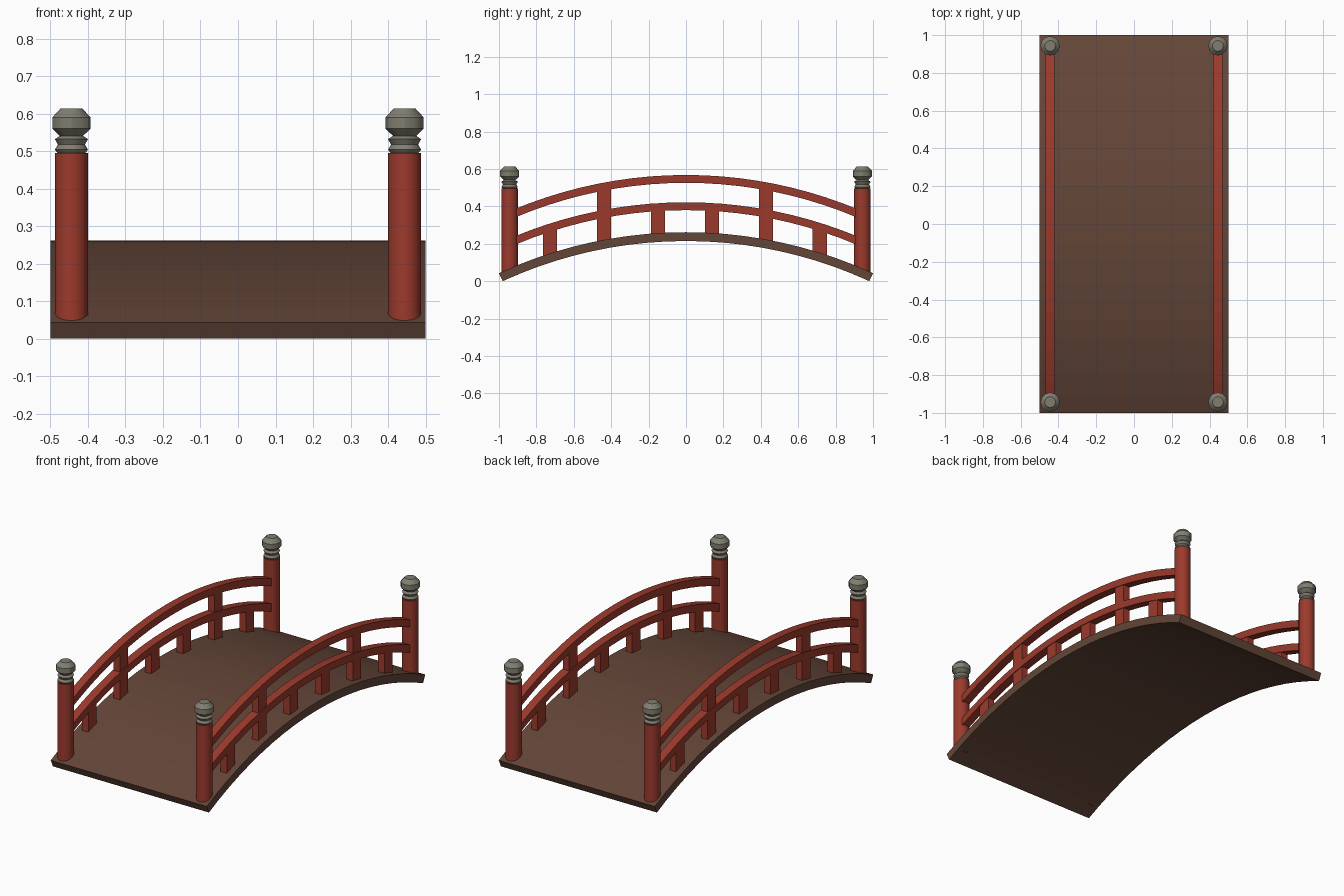
import bpy, bmesh, math

if "Cube" in bpy.data.objects:
    bpy.data.objects.remove(bpy.data.objects["Cube"])


def material(name, rgb):
    m = bpy.data.materials.new(name)
    m.diffuse_color = (*rgb, 1)
    m.use_nodes = True
    m.node_tree.nodes["Principled BSDF"].inputs["Base Color"].default_value = m.diffuse_color
    return m


BROWN = material("brown_wood", (0.127, 0.061, 0.040))
RED = material("red_paint", (0.33, 0.042, 0.025))
STONE = material("grey_stone", (0.22, 0.21, 0.165))

# Arc of the deck top
APEX, END_Z = 0.262, 0.043
SAG = APEX - END_Z
R = (1 + SAG * SAG) / (2 * SAG)


def arc_z(y, apex=APEX):
    return apex - R + math.sqrt(R * R - y * y)


def finish(name, bm, mat, smooth=False):
    bmesh.ops.recalc_face_normals(bm, faces=bm.faces[:])
    me = bpy.data.meshes.new(name)
    bm.to_mesh(me)
    bm.free()
    me.materials.append(mat)
    ob = bpy.data.objects.new(name, me)
    bpy.context.collection.objects.link(ob)
    if smooth:
        bpy.context.view_layer.objects.active = ob
        ob.select_set(True)
        bpy.ops.object.shade_smooth_by_angle(angle=math.radians(30))
        ob.select_set(False)
    return ob


def arched_beam(name, x0, x1, apex, thick, half, mat, segs=20):
    """Rectangular beam bent along the arc, with ends square to the curve."""
    bm = bmesh.new()
    top = math.asin(half / R)
    rings = []
    for i in range(segs + 1):
        a = -top + 2 * top * i / segs
        ring = []
        for x, r in ((x0, R), (x1, R), (x1, R - thick), (x0, R - thick)):
            ring.append(bm.verts.new((x, r * math.sin(a), apex - R + r * math.cos(a))))
        rings.append(ring)
    for a, b in zip(rings, rings[1:]):
        for k in range(4):
            bm.faces.new((a[k], a[(k + 1) % 4], b[(k + 1) % 4], b[k]))
    bm.faces.new(rings[0])
    bm.faces.new(rings[-1])
    return finish(name, bm, mat)


def lathe(name, profile, x, y, mat, sides):
    bm = bmesh.new()
    rings = [[bm.verts.new((x + r * math.cos(2 * math.pi * k / sides),
                            y + r * math.sin(2 * math.pi * k / sides), z))
              for k in range(sides)] for r, z in profile]
    for a, b in zip(rings, rings[1:]):
        for k in range(sides):
            j = (k + 1) % sides
            bm.faces.new((a[k], a[j], b[j], b[k]))
    bm.faces.new(rings[0])
    bm.faces.new(rings[-1])
    return finish(name, bm, mat, True)


def baluster(name, x, y, top_apex):
    bm = bmesh.new()
    bmesh.ops.create_cube(bm, size=1)
    for v in bm.verts:
        yy = y + v.co.y * 0.076
        # ends follow the arc, buried in the deck and the rail
        z = arc_z(yy, APEX - 0.02 if v.co.z < 0 else top_apex - 0.02)
        v.co = (x + v.co.x * 0.04, yy, z)
    return finish(name, bm, RED)


# Deck
arched_beam("deck", -0.5, 0.5, APEX, 0.047, 1.0, BROWN)

UPPER, LOWER = 0.568, 0.422
POST = [(0.044, 0.032), (0.044, 0.495)]
FINIAL = [(0.036, 0.494), (0.044, 0.504), (0.036, 0.518), (0.044, 0.532), (0.031, 0.541),
          (0.051, 0.560), (0.051, 0.590), (0.029, 0.614)]

for side, s in (("left", -1), ("right", 1)):
    x = 0.444 * s
    # Handrails
    for label, apex in (("upper", UPPER), ("lower", LOWER)):
        arched_beam(f"{side}_{label}_rail", x - 0.024, x + 0.024, apex, 0.042, 0.925, RED)
    # Balusters: the second and fifth reach the upper rail
    for i in range(6):
        baluster(f"{side}_baluster_{i + 1}", x, -0.727 + 0.2885 * i,
                 UPPER if i in (1, 4) else LOWER)
    # Corner posts with stone finials
    for end, y in (("front", -0.943), ("back", 0.943)):
        lathe(f"{end}_{side}_post", POST, x, y, RED, 16)
        lathe(f"{end}_{side}_finial", FINIAL, x, y, STONE, 12)
